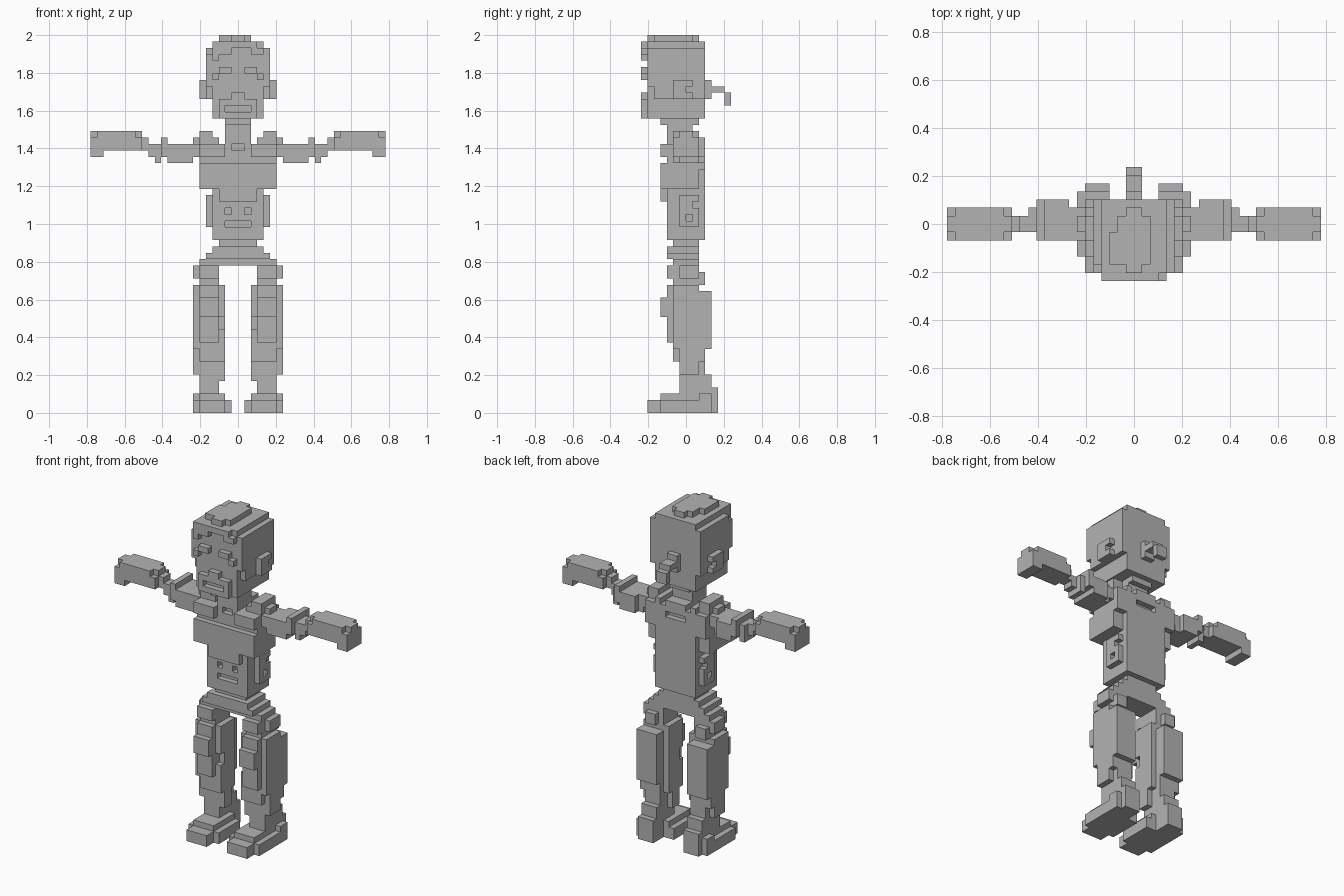
import bpy
import bmesh
from mathutils import Vector
from itertools import product

UNIT = 2 / 59  # edge length of one block

cube = bpy.data.objects.get("Cube")
if cube:
    bpy.data.objects.remove(cube, do_unlink=True)

grey = bpy.data.materials.new("plain grey")
grey.use_nodes = True
colour = (0.45, 0.45, 0.45, 1)
grey.diffuse_color = colour
shader = next(n for n in grey.node_tree.nodes if n.type == 'BSDF_PRINCIPLED')
shader.inputs["Base Color"].default_value = colour

DIRECTIONS = [Vector(d) for d in
              [(1, 0, 0), (-1, 0, 0), (0, 1, 0), (0, -1, 0), (0, 0, 1), (0, 0, -1)]]


def blocks(boxes):
    """All unit cells inside boxes given as x range, y range, z range."""
    cells = set()
    for xs, ys, zs in boxes:
        cells.update(product(range(*xs), range(*ys), range(*zs)))
    return cells


def mirrored(cells):
    return {(-1 - x, y, z) for x, y, z in cells}


def build_object(name, cells):
    """Skin a set of cells with its outside faces only."""
    bm = bmesh.new()
    corners = {}

    def corner(point):
        key = tuple(round(c) for c in point)
        if key not in corners:
            corners[key] = bm.verts.new(Vector(key) * UNIT)
        return corners[key]

    for cell in cells:
        base = Vector(cell)
        centre = base + Vector((0.5, 0.5, 0.5))
        for d in DIRECTIONS:
            if tuple(int(c) for c in base + d) in cells:
                continue
            u = Vector((d.y, d.z, d.x))
            v = d.cross(u)
            middle = centre + d / 2
            ring = [(-u - v), (u - v), (u + v), (-u + v)]
            bm.faces.new([corner(middle + r / 2) for r in ring])
    mesh = bpy.data.meshes.new(name)
    bm.to_mesh(mesh)
    bm.free()
    mesh.materials.append(grey)
    obj = bpy.data.objects.new(name, mesh)
    bpy.context.collection.objects.link(obj)


def part(name, boxes, cuts=(), symmetric=False):
    """One central part; symmetric adds the mirror image of every box."""
    cells = blocks(boxes) - blocks(cuts)
    if symmetric:
        cells = cells | mirrored(cells)
    build_object(name, cells)


def pair(name, boxes, cuts=()):
    """A left part and its mirrored right twin."""
    cells = blocks(boxes) - blocks(cuts)
    build_object("left_" + name, cells)
    build_object("right_" + name, mirrored(cells))


# Head: wide skull over a narrower jaw
part("head", [
    ((-5, 5), (-6, 3), (49, 57)),
    ((-4, 4), (-6, 3), (46, 49)),
    ((-4, 4), (-6, 3), (57, 58)),
], cuts=[
    ((-5, -4), (-6, -5), (56, 57)),
    ((4, 5), (-6, -5), (49, 51)),
    ((-5, -4), (-6, -5), (49, 51)),
])

# Hair crown with ragged edges, and the uneven fringe
part("hair", [
    ((-3, 2), (-5, 1), (58, 59)),
    ((-1, 1), (-6, 2), (58, 59)),
    ((-4, 3), (-7, -6), (57, 58)),
    ((-4, -1), (-7, -6), (56, 57)),
    ((-4, -3), (-7, -6), (55, 56)),
    ((2, 4), (-7, -6), (56, 57)),
], cuts=[((-3, -2), (-1, 1), (58, 59))])

# Hair tail stepping down from the back of the head
part("hair_tail", [
    ((-1, 1), (3, 4), (49, 52)),
    ((-1, 1), (4, 6), (50, 51)),
    ((-1, 1), (6, 7), (48, 50)),
])

# Brows and an arched moustache framing the mouth
part("brows", [
    ((1, 3), (-7, -6), (53, 54)),
    ((3, 4), (-7, -6), (52, 53)),
], symmetric=True)
part("mouth", [
    ((-1, 1), (-7, -6), (49, 50)),
    ((-3, 3), (-7, -6), (46, 49)),
], cuts=[((-2, 2), (-7, -6), (47, 48))])
pair("ear", [((5, 6), (-2, 1), (49, 52))],
     cuts=[((5, 6), (0, 1), (50, 51))])

# Neck
part("neck", [
    ((-2, 2), (-3, 1), (42, 46)),
    ((-2, 2), (-4, 2), (45, 46)),
])

# Chest with a front plate, collar and small slots front and back
part("chest", [
    ((-6, 6), (-3, 2), (35, 42)),
    ((-6, 6), (-3, 3), (38, 42)),
    ((-4, 4), (-2, 3), (35, 43)),
    ((-6, 6), (-4, -3), (35, 39)),
    ((-3, 3), (-4, -3), (33, 35)),
    ((-6, -2), (-4, -3), (40, 42)),
    ((2, 6), (-4, -3), (40, 42)),
], cuts=[
    ((-1, 1), (-4, -2), (41, 42)),
    ((-2, 2), (2, 3), (40, 41)),
    ((-3, -2), (-2, 3), (42, 43)),
    ((2, 3), (-2, 3), (42, 43)),
])

# Abdomen with sunken marks on the front
part("abdomen", [((-4, 4), (-3, 3), (27, 35))], cuts=[
    ((-2, -1), (-3, -2), (31, 32)),
    ((1, 2), (-3, -2), (31, 32)),
    ((-2, 2), (-3, -2), (29, 30)),
])
pair("flank", [((4, 5), (-1, 2), (29, 34))], cuts=[
    ((4, 5), (0, 1), (30, 31)),
    ((4, 5), (1, 2), (32, 33)),
])

# Waist and hips
part("hips", [
    ((-3, 3), (-2, 2), (26, 27)),
    ((-4, 4), (-3, 2), (25, 26)),
    ((-5, 5), (-3, 2), (24, 25)),
    ((-6, 6), (-2, 2), (23, 24)),
])

# Arms held straight out: shoulder, elbow, wrist and a blocky hand
pair("upper_arm", [
    ((4, 6), (-2, 2), (42, 44)),
    ((6, 8), (-2, 2), (40, 42)),
    ((6, 7), (-1, 1), (42, 43)),
    ((7, 9), (-2, 2), (39, 41)),
    ((8, 11), (-2, 3), (39, 42)),
])
pair("elbow", [
    ((11, 12), (-2, 3), (40, 43)),
    ((12, 13), (-1, 2), (39, 42)),
    ((13, 14), (-1, 1), (40, 42)),
])
pair("wrist", [((13, 15), (-1, 1), (41, 43))],
     cuts=[((13, 14), (-1, 1), (42, 43))])
pair("hand", [
    ((15, 23), (-2, 2), (41, 44)),
    ((21, 23), (-2, 2), (40, 41)),
], cuts=[
    ((22, 23), (-2, -1), (43, 44)),
    ((22, 23), (1, 2), (43, 44)),
    ((15, 16), (-2, -1), (43, 44)),
    ((15, 16), (1, 2), (43, 44)),
])

# Legs: hip joint, then a thigh with side, front and back plates
pair("hip_joint", [
    ((3, 6), (-2, 2), (20, 24)),
    ((3, 6), (-3, 2), (21, 23)),
    ((6, 7), (-1, 2), (21, 23)),
    ((4, 6), (2, 3), (20, 22)),
])
pair("thigh", [
    ((3, 6), (-3, 3), (11, 20)),
    ((3, 6), (-4, -3), (15, 18)),
    ((3, 6), (-2, 3), (8, 11)),
    ((3, 7), (3, 4), (10, 19)),
    ((6, 7), (-2, 3), (8, 20)),
    ((6, 7), (-1, 2), (6, 8)),
    ((2, 3), (-2, 2), (8, 20)),
    ((2, 3), (-1, 1), (5, 8)),
], cuts=[
    ((2, 3), (-2, -1), (13, 15)),
    ((3, 7), (2, 4), (19, 20)),
    ((6, 7), (-2, -1), (8, 10)),
])
pair("shin", [
    ((3, 6), (-1, 3), (3, 8)),
    ((4, 5), (-2, -1), (8, 9)),
    ((3, 6), (3, 4), (4, 6)),
])

# Feet with a raised heel
pair("foot", [
    ((1, 7), (-4, 2), (0, 2)),
    ((2, 6), (-6, -4), (0, 2)),
    ((2, 6), (-4, 2), (2, 3)),
    ((3, 7), (2, 4), (0, 3)),
    ((3, 6), (2, 5), (0, 4)),
])
